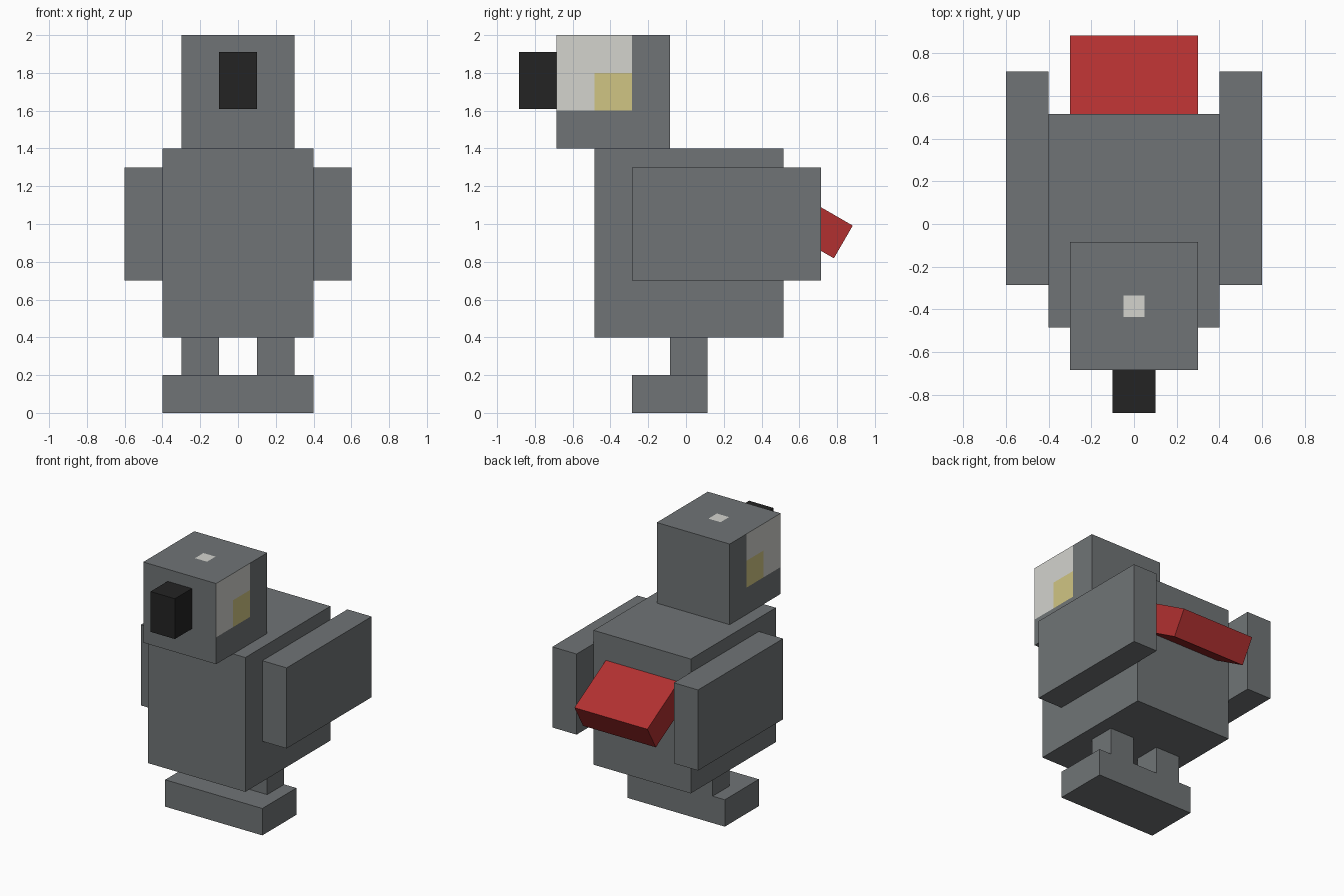
import bpy
import bmesh
from math import radians
from mathutils import Matrix, Vector

cube = bpy.data.objects.get("Cube")
if cube:
    bpy.data.objects.remove(cube, do_unlink=True)


def material(name, rgb):
    lin = [((c / 255 + 0.055) / 1.055) ** 2.4 for c in rgb] + [1]
    m = bpy.data.materials.new(name)
    m.use_nodes = True
    m.diffuse_color = lin
    m.node_tree.nodes["Principled BSDF"].inputs["Base Color"].default_value = lin
    return m


GREY = material("feather grey", (112, 116, 118))
PALE = material("pale grey", (211, 211, 206))
YELLOW = material("dull yellow", (208, 197, 131))
BLACK = material("beak black", (36, 36, 36))
RED = material("tail red", (177, 48, 48))


def box(name, x, y, z, mats, tilt=0, cuts=(), rule=None):
    """Box between (min, max) pairs, optionally tilted about x, cut and coloured by rule."""
    spans = (x, y, z)
    centre = Vector([(a + b) / 2 for a, b in spans])
    bm = bmesh.new()
    bmesh.ops.create_cube(bm, size=1, matrix=Matrix.Translation(centre)
                          @ Matrix.Rotation(radians(tilt), 4, 'X')
                          @ Matrix.Diagonal([b - a for a, b in spans] + [1]))
    for axis, value in cuts:
        normal = Vector((0, 0, 0))
        normal[axis] = 1
        bmesh.ops.bisect_plane(bm, geom=bm.verts[:] + bm.edges[:] + bm.faces[:],
                               plane_co=normal * value, plane_no=normal)
    if rule:
        bm.normal_update()
        for f in bm.faces:
            f.material_index = rule(f.calc_center_median(), f.normal)
    mesh = bpy.data.meshes.new(name)
    bm.to_mesh(mesh)
    bm.free()
    for m in mats:
        mesh.materials.append(m)
    ob = bpy.data.objects.new(name, mesh)
    bpy.context.collection.objects.link(ob)
    return ob


# Head: pale cheeks with a yellow eye square, and a small pale crown spot
def head_colour(c, n):
    if abs(n.x) > 0.5 and c.y < -0.285 and c.z > 1.6:
        return 2 if c.y > -0.485 and c.z < 1.8 else 1
    if n.z > 0.5 and abs(c.x) < 0.05 and abs(c.y + 0.385) < 0.05:
        return 1
    return 0


box("head", (-0.3, 0.3), (-0.685, -0.085), (1.4, 2), [GREY, PALE, YELLOW],
    cuts=[(1, -0.485), (1, -0.285), (2, 1.6), (2, 1.8),
          (0, -0.05), (0, 0.05), (1, -0.435), (1, -0.335)],
    rule=head_colour)
box("beak", (-0.1, 0.1), (-0.885, -0.685), (1.61, 1.91), [BLACK])

# Body and tail
box("body", (-0.4, 0.4), (-0.485, 0.515), (0.4, 1.4), [GREY])
box("tail", (-0.3, 0.3), (0.273, 0.873), (0.955, 1.155), [RED], tilt=-30)

# Wings and legs on both sides
for side, s in (("left", 1), ("right", -1)):
    box(side + "_wing", sorted((0.4 * s, 0.6 * s)), (-0.285, 0.715), (0.7, 1.3), [GREY])
    box(side + "_leg", sorted((0.1 * s, 0.3 * s)), (-0.085, 0.115), (0.2, 0.4), [GREY])

# Joined feet
box("feet", (-0.4, 0.4), (-0.285, 0.115), (0, 0.2), [GREY])
